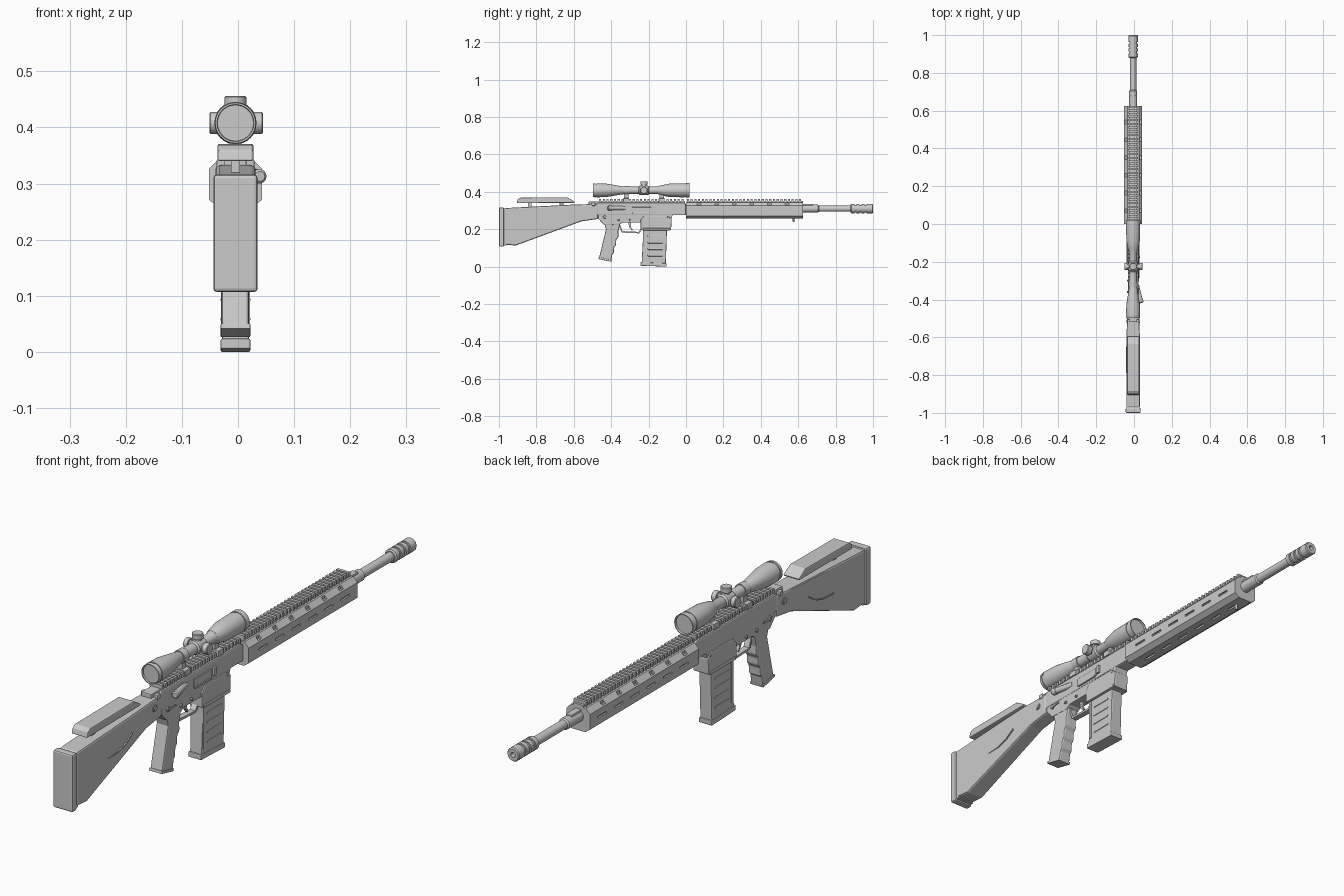
import bpy, bmesh, math
from mathutils import Vector, Matrix

cube = bpy.data.objects.get("Cube")
if cube:
    bpy.data.objects.remove(cube, do_unlink=True)

CX = -0.0045          # the body sits slightly off centre
BORE, SIGHT = 0.31, 0.408

grey = bpy.data.materials.new("light_grey")
grey.use_nodes = True
grey.diffuse_color = (0.6, 0.6, 0.6, 1)
grey.node_tree.nodes["Principled BSDF"].inputs["Base Color"].default_value = (0.6, 0.6, 0.6, 1)


def finish(name, bm, bevel=0, smooth=False):
    bmesh.ops.recalc_face_normals(bm, faces=bm.faces)
    mesh = bpy.data.meshes.new(name)
    bm.to_mesh(mesh)
    bm.free()
    mesh.materials.append(grey)
    ob = bpy.data.objects.new(name, mesh)
    bpy.context.collection.objects.link(ob)
    if smooth:
        for p in mesh.polygons:
            p.use_smooth = True
        mesh.set_sharp_from_angle(angle=math.radians(35))
    if bevel:
        mod = ob.modifiers.new("bevel", "BEVEL")
        mod.width, mod.segments = bevel, 2
        mod.limit_method, mod.angle_limit = "ANGLE", math.radians(40)
    return ob


def side_prism(name, pts, half, bevel=0.0, x=CX):
    """Side outline (y, z) given thickness; half may depend on y."""
    width = half if callable(half) else (lambda y: half)
    bm = bmesh.new()
    a = [bm.verts.new((x - width(y), y, z)) for y, z in pts]
    b = [bm.verts.new((x + width(y), y, z)) for y, z in pts]
    bm.faces.new(a)
    bm.faces.new(b[::-1])
    for i in range(len(pts)):
        j = (i + 1) % len(pts)
        bm.faces.new((a[i], b[i], b[j], a[j]))
    return finish(name, bm, bevel)


def add_box(bm, x, y, z):
    """x, y and z are (low, high) pairs."""
    mid = Vector([(r[0] + r[1]) / 2 for r in (x, y, z)])
    size = [r[1] - r[0] for r in (x, y, z)]
    bmesh.ops.create_cube(bm, size=1, matrix=Matrix.Translation(mid) @ Matrix.Diagonal((*size, 1)))


def boxes(name, items, bevel=0.0):
    bm = bmesh.new()
    for half, y, z in items:
        add_box(bm, (CX - half, CX + half), y, z)
    return finish(name, bm, bevel)


def lathe(name, profile, origin, direction=(0, 1, 0), sides=32):
    """Spin (distance, radius) stations about an axis and cap the ends."""
    bm = bmesh.new()
    turn = Vector(direction).to_track_quat("Z", "Y")
    rings = []
    for t, r in profile:
        rings.append([bm.verts.new(Vector(origin) + turn @ Vector(
            (r * math.cos(a), r * math.sin(a), t)))
            for a in (2 * math.pi * k / sides for k in range(sides))])
    for lo, hi in zip(rings, rings[1:]):
        for k in range(sides):
            n = (k + 1) % sides
            bm.faces.new((lo[k], lo[n], hi[n], hi[k]))
    bm.faces.new(rings[0][::-1])
    bm.faces.new(rings[-1])
    return finish(name, bm, smooth=True)


# Shoulder stock, butt pad and cheek rest
side_prism("stock", [(-0.97, 0.118), (-0.91, 0.113), (-0.56, 0.242), (-0.47, 0.255),
                     (-0.47, 0.335), (-0.6, 0.332), (-0.97, 0.313)],
           lambda y: 0.036 if y < -0.58 else 0.03, 0.007)
boxes("butt_pad", [(0.0395, (-1.0, -0.973), (0.107, 0.316))], 0.006)
boxes("butt_plate", [(0.034, (-0.976, -0.96), (0.113, 0.311))])
side_prism("cheek_rest", [(-0.905, 0.34), (-0.9, 0.36), (-0.885, 0.369), (-0.635, 0.371),
                          (-0.595, 0.347), (-0.6, 0.341)], 0.032, 0.009)
boxes("cheek_posts", [(0.008, (y - 0.01, y + 0.01), (0.3, 0.345)) for y in (-0.835, -0.665)])
for s, side in ((1, "left"), (-1, "right")):
    path = [(-0.79, 0.225), (-0.73, 0.228), (-0.69, 0.24), (-0.65, 0.265)]
    lower = [(y + 0.002, z - 0.004) for y, z in path[::-1]]
    side_prism(f"stock_crease_{side}", path + lower, 0.002, x=CX + s * 0.0355)
    lathe(f"hinge_pin_{side}", [(0, 0.013), (0.004, 0.013), (0.004, 0.008), (0.006, 0.008)],
          (CX + s * 0.029, -0.515, 0.3), (s, 0, 0), 16)

# Receiver
side_prism("upper_receiver", [(-0.485, 0.275), (0, 0.275), (0, 0.335), (-0.02, 0.343),
                              (-0.47, 0.343), (-0.485, 0.33)], 0.028, 0.005)
side_prism("lower_receiver", [(-0.47, 0.28), (-0.47, 0.258), (-0.44, 0.225), (-0.36, 0.222),
                              (-0.34, 0.235), (-0.24, 0.235), (-0.23, 0.25), (-0.08, 0.25),
                              (-0.07, 0.28)], 0.026, 0.003)
side_prism("magazine_well", [(-0.243, 0.196), (-0.08, 0.196), (-0.076, 0.255),
                             (-0.1, 0.272), (-0.225, 0.272), (-0.243, 0.25)], 0.031, 0.004)
boxes("magazine_well_lip", [(0.034, (-0.235, -0.083), (0.194, 0.206))], 0.003)
boxes("charging_latch", [(0.034, (-0.505, -0.485), (0.325, 0.343)),
                         (0.02, (-0.52, -0.46), (0.33, 0.349))], 0.003)
bm = bmesh.new()
add_box(bm, (0.02, 0.027), (-0.29, -0.185), (0.286, 0.318))
add_box(bm, (0.02, 0.03), (-0.285, -0.19), (0.283, 0.29))
add_box(bm, (0.02, 0.031), (-0.18, -0.165), (0.29, 0.32))
finish("ejection_port_cover", bm, 0.002)
lathe("forward_plunger", [(0, 0.011), (0.075, 0.011), (0.075, 0.013), (0.092, 0.013),
                          (0.096, 0.009)], (0.016, -0.325, 0.313), (0.24, -0.97, 0), 20)
for s, side in ((1, "left"), (-1, "right")):
    for i, (y, z, r) in enumerate([(-0.435, 0.265, 0.009), (-0.36, 0.25, 0.006),
                                   (-0.3, 0.25, 0.005), (-0.095, 0.262, 0.007)]):
        lathe(f"receiver_pin_{side}_{i + 1}", [(0, r), (0.006, r), (0.008, r * 0.7)],
              (CX + s * 0.024, y, z), (s, 0, 0), 16)
    side_prism(f"selector_{side}", [(-0.44, 0.268), (-0.435, 0.26), (-0.395, 0.263),
                                    (-0.395, 0.268)], 0.002, x=CX + s * 0.031)

# Magazine with side ribs and floor plate
side_prism("magazine", [(-0.237, 0.018), (-0.108, 0.012), (-0.1, 0.25), (-0.225, 0.25)], 0.024, 0.004)
side_prism("magazine_floor", [(-0.243, 0.005), (-0.104, 0), (-0.103, 0.018), (-0.243, 0.024)],
           0.0265, 0.003)
boxes("magazine_ribs", [(0.0265, (-0.205, -0.125), (z, z + 0.007))
                        for z in (0.055, 0.09, 0.125, 0.16)], 0.002)
boxes("magazine_spine", [(0.026, (-0.229, -0.217), (0.04, 0.195))])

# Pistol grip with finger grooves
side_prism("grip", [(-0.44, 0.24), (-0.428, 0.2), (-0.465, 0.045), (-0.4, 0.03), (-0.394, 0.065),
                    (-0.386, 0.075), (-0.384, 0.105), (-0.374, 0.115), (-0.373, 0.145),
                    (-0.361, 0.158), (-0.362, 0.19), (-0.35, 0.235)], 0.0245, 0.006)
side_prism("grip_cap", [(-0.468, 0.041), (-0.4, 0.026), (-0.398, 0.036), (-0.466, 0.051)], 0.0265, 0.002)

# Trigger and guard
side_prism("trigger_guard", [(-0.36, 0.225), (-0.345, 0.182), (-0.25, 0.178), (-0.235, 0.198),
                             (-0.235, 0.24), (-0.243, 0.24), (-0.243, 0.202), (-0.254, 0.186),
                             (-0.34, 0.19), (-0.352, 0.225)], 0.011)
side_prism("trigger", [(-0.31, 0.24), (-0.303, 0.21), (-0.29, 0.193), (-0.285, 0.196),
                       (-0.294, 0.212), (-0.295, 0.24)], 0.005)

# Handguard: octagonal tube shape with cut slots
bm = bmesh.new()
half = [(0.028, 0.257), (0.0475, 0.271), (0.0475, 0.326), (0.03, 0.344)]
section = half + [(-x, z) for x, z in half[::-1]]
ring = [bm.verts.new((CX + x, 0, z)) for x, z in section]
cap = bm.faces.new(ring)
ext = bmesh.ops.extrude_face_region(bm, geom=[cap], use_keep_orig=True)
bmesh.ops.translate(bm, vec=(0, 0.625, 0), verts=[g for g in ext["geom"] if isinstance(g, bmesh.types.BMVert)])
handguard = finish("handguard", bm)
bm = bmesh.new()
for i in range(6):
    y = 0.06 + i * 0.094
    for s in (1, -1):
        x = CX + s * 0.0475
        add_box(bm, (x - 0.006, x + 0.006), (y, y + 0.05), (0.294, 0.302))
        add_box(bm, (x - 0.014, x - 0.004) if s > 0 else (x + 0.004, x + 0.014),
                (y, y + 0.02), (0.328, 0.35))
    add_box(bm, (CX - 0.005, CX + 0.005), (y, y + 0.05), (0.25, 0.263))
cutter = finish("slot_cutter", bm)
cutter.hide_render = True
mod = handguard.modifiers.new("slots", "BOOLEAN")
mod.operation, mod.solver, mod.object = "DIFFERENCE", "EXACT", cutter
cut = bpy.data.meshes.new_from_object(handguard.evaluated_get(bpy.context.evaluated_depsgraph_get()))
handguard.modifiers.clear()
handguard.data = cut
bpy.data.objects.remove(cutter, do_unlink=True)
lathe("sling_stud", [(0, 0.006), (0.022, 0.004)], (CX, 0.575, 0.26), (0, 0, -1), 12)

# Top rails: narrow base with evenly spaced teeth
for name, start, end in (("receiver_rail", -0.465, -0.005), ("handguard_rail", 0.005, 0.625)):
    count = round((end - start) / 0.02)
    pitch = (end - start) / count
    boxes(name, [(0.02, (start, end), (0.335, 0.352))] +
          [(0.025, (start + i * pitch, start + (i + 0.55) * pitch), (0.345, 0.362)) for i in range(count)])

# Barrel and muzzle brake
lathe("barrel", [(-0.02, 0.021), (0.085, 0.021), (0.09, 0.0165), (0.265, 0.0165)], (CX, 0.62, BORE))
brake = [(0, 0.02), (0.004, 0.025)]
for t in (0.022, 0.048, 0.074):
    brake += [(t, 0.025), (t, 0.02), (t + 0.01, 0.02), (t + 0.01, 0.025)]
brake += [(0.116, 0.025), (0.12, 0.022), (0.12, 0.009), (0.09, 0.009)]
lathe("muzzle_brake", brake, (CX, 0.88, BORE), sides=12)
boxes("gas_block", [(0.012, (0.6, 0.68), (BORE, BORE + 0.025))], 0.003)

# Scope with recessed lenses, turrets and rings
lathe("scope", [(0.006, 0.032), (0, 0.033), (0, 0.036), (0.012, 0.0375), (0.012, 0.035),
                (0.018, 0.035), (0.018, 0.0375), (0.07, 0.036), (0.155, 0.022), (0.165, 0.0195),
                (0.345, 0.0195), (0.36, 0.026), (0.41, 0.036), (0.49, 0.0375), (0.49, 0.0355),
                (0.496, 0.0355), (0.496, 0.038), (0.517, 0.038), (0.517, 0.035), (0.51, 0.034)],
      (CX, -0.497, SIGHT))
lathe("scope_saddle", [(0, 0.02), (0.006, 0.025), (0.05, 0.025), (0.056, 0.02)], (CX, -0.253, SIGHT))
for name, way, reach in (("top", (0, 0, 1), 0.048), ("left", (1, 0, 0), 0.049),
                         ("right", (-1, 0, 0), 0.0465)):
    lathe(f"turret_{name}", [(0, 0.013), (0.03, 0.013), (0.03, 0.0195), (reach - 0.002, 0.0195),
                             (reach, 0.017)], (CX, -0.225, SIGHT), way, 24)
for name, y in (("rear", -0.32), ("front", -0.13)):
    lathe(f"scope_ring_{name}", [(0, 0.0235), (0.028, 0.0235)], (CX, y - 0.014, SIGHT))
    boxes(f"scope_mount_{name}", [(0.012, (y - 0.012, y + 0.012), (0.355, 0.4)),
                                  (0.028, (y - 0.016, y + 0.016), (0.345, 0.366))], 0.002)
